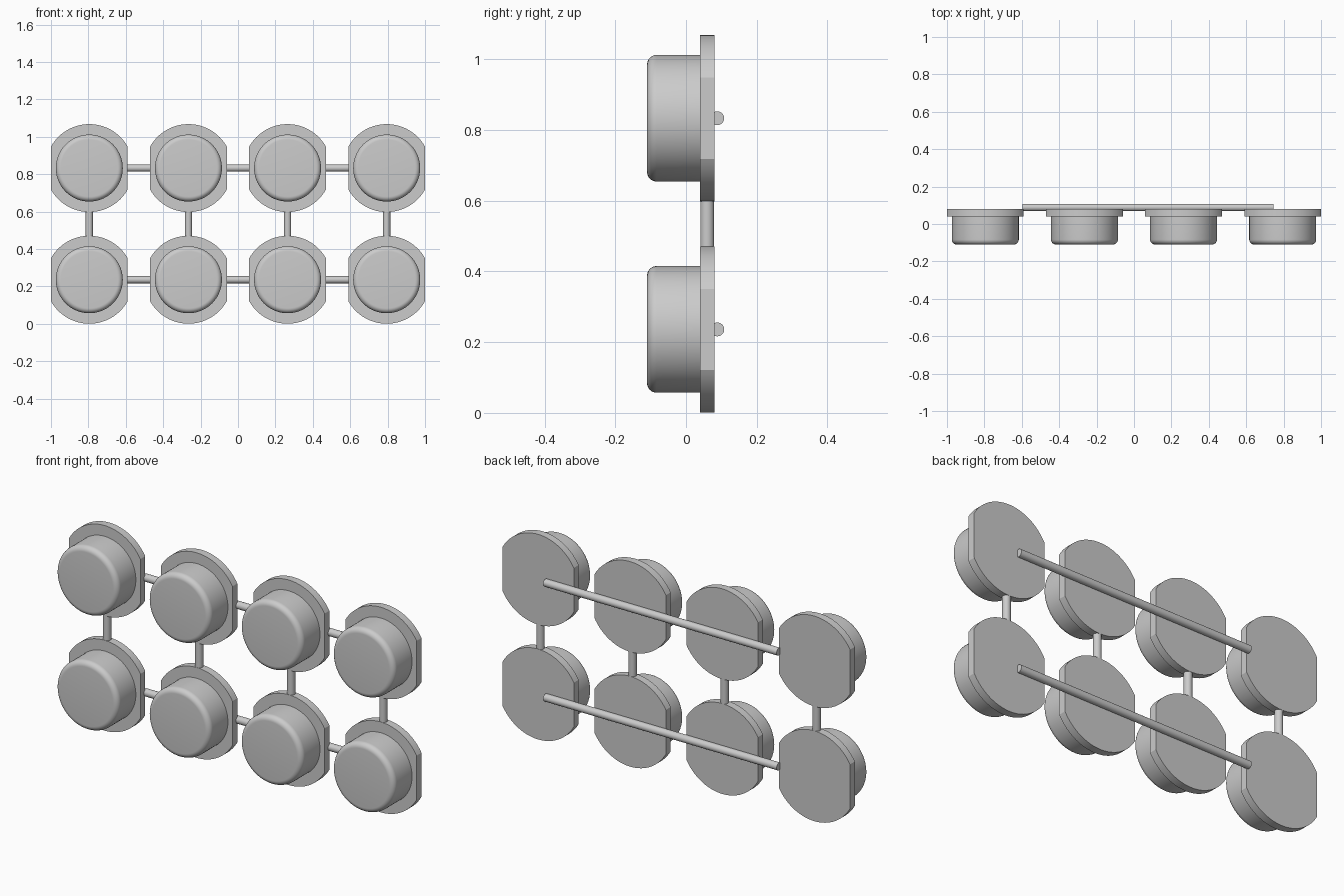
import bpy
import math
from mathutils import Matrix

if "Cube" in bpy.data.objects:
    bpy.data.objects.remove(bpy.data.objects["Cube"], do_unlink=True)

COLUMNS = (-0.795, -0.265, 0.265, 0.795)
ROWS = {"lower": 0.236, "upper": 0.833}
FLANGE_R, FLANGE_HALF = 0.235, 0.205
CUP_R, FILLET = 0.179, 0.027

grey = bpy.data.materials.new("light grey")
grey.use_nodes = True
grey.diffuse_color = (0.6, 0.6, 0.6, 1)
grey.node_tree.nodes["Principled BSDF"].inputs["Base Color"].default_value = (0.6, 0.6, 0.6, 1)


def finish(obj, name):
    obj.name = name
    obj.data.materials.append(grey)
    bpy.ops.object.select_all(action="DESELECT")
    obj.select_set(True)
    bpy.context.view_layer.objects.active = obj
    bpy.ops.object.shade_smooth_by_angle(angle=math.radians(30))
    return obj


def mesh_object(name, verts, faces):
    mesh = bpy.data.meshes.new(name)
    mesh.from_pydata(verts, [], faces)
    obj = bpy.data.objects.new(name, mesh)
    bpy.context.collection.objects.link(obj)
    return finish(obj, name)


def loft(name, rings):
    """Join equal rings of points, running front to back, and cap both ends."""
    n = len(rings[0])
    faces = [(r * n + i, r * n + (i + 1) % n, (r + 1) * n + (i + 1) % n, (r + 1) * n + i)
             for r in range(len(rings) - 1) for i in range(n)]
    faces = [f[::-1] for f in faces]
    faces.append(tuple(range(n)))
    faces.append(tuple(reversed(range((len(rings) - 1) * n, len(rings) * n))))
    return mesh_object(name, [p for ring in rings for p in ring], faces)


def flange(name, x, z):
    # disc with its left and right sides cut flat
    a = math.acos(FLANGE_HALF / FLANGE_R)
    steps = 40
    arc = [a + (math.pi - 2 * a) * i / steps for i in range(steps + 1)]
    angles = arc + [t + math.pi for t in arc]
    rings = [[(x + FLANGE_R * math.cos(t), y, z + FLANGE_R * math.sin(t)) for t in angles]
             for y in (0.04, 0.08)]
    return loft(name, rings)


def cup(name, x, z):
    # round body with a filleted front rim
    profile = []
    for i in range(9):
        t = math.pi / 2 * i / 8
        profile.append((CUP_R - FILLET + FILLET * math.sin(t), -0.11 + FILLET * (1 - math.cos(t))))
    profile.append((CUP_R, 0.045))
    n = 72
    rings = [[(x + r * math.cos(math.tau * i / n), y, z + r * math.sin(math.tau * i / n))
              for i in range(n)] for r, y in profile]
    return loft(name, rings)


def rod(name, centre, length, axis):
    bpy.ops.mesh.primitive_cylinder_add(vertices=32, radius=0.0195, depth=length)
    obj = bpy.context.object
    if axis == "X":
        obj.data.transform(Matrix.Rotation(math.pi / 2, 4, "Y"))
    obj.location = centre
    return finish(obj, name)


# Cups on flanges, with a long rod behind each row
for row, z in ROWS.items():
    for i, x in enumerate(COLUMNS, 1):
        flange(f"{row}_flange_{i}", x, z)
        cup(f"{row}_cup_{i}", x, z)
    rod(f"{row}_back_rod", (0.075, 0.0885, z), 1.344, "X")

# Short rods joining the two rows
for i, x in enumerate(COLUMNS, 1):
    rod(f"upright_rod_{i}", (x, 0.06, 0.5345), 0.16, "Z")
